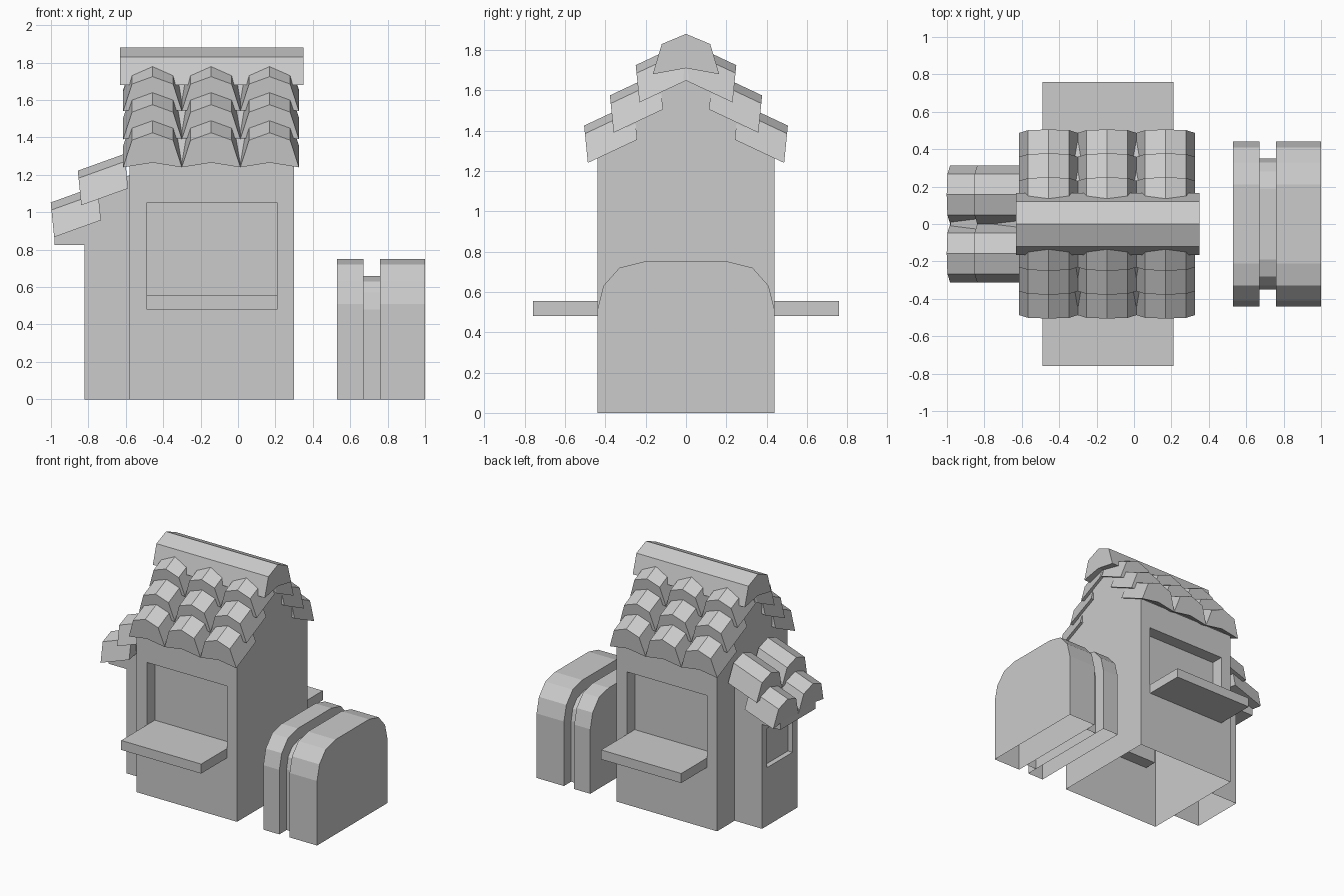
import bpy, bmesh
from mathutils import Vector

if "Cube" in bpy.data.objects:
    bpy.data.objects.remove(bpy.data.objects["Cube"], do_unlink=True)

grey = bpy.data.materials.new("plain_grey")
grey.use_nodes = True
grey.diffuse_color = (0.6, 0.6, 0.6, 1)
grey.node_tree.nodes["Principled BSDF"].inputs["Base Color"].default_value = (0.6, 0.6, 0.6, 1)


def make_object(name, bm):
    bmesh.ops.recalc_face_normals(bm, faces=bm.faces)
    mesh = bpy.data.meshes.new(name)
    bm.to_mesh(mesh)
    bm.free()
    mesh.materials.append(grey)
    obj = bpy.data.objects.new(name, mesh)
    bpy.context.collection.objects.link(obj)
    return obj


def add_prism(bm, ring, sweep):
    """Sweep a closed ring of points along a vector into a capped prism."""
    near = [bm.verts.new(p) for p in ring]
    far = [bm.verts.new(Vector(p) + Vector(sweep)) for p in ring]
    bm.faces.new(near)
    bm.faces.new(far)
    for i in range(len(ring)):
        j = (i + 1) % len(ring)
        bm.faces.new((near[i], near[j], far[j], far[i]))


def prism(name, ring, sweep):
    bm = bmesh.new()
    add_prism(bm, ring, sweep)
    return make_object(name, bm)


def box(name, x0, x1, y0, y1, z0, z1):
    ring = [(x0, y0, z0), (x1, y0, z0), (x1, y1, z0), (x0, y1, z0)]
    return prism(name, ring, (0, 0, z1 - z0))


def cut(target, cutter):
    mod = target.modifiers.new("recess", 'BOOLEAN')
    mod.operation = 'DIFFERENCE'
    mod.solver = 'EXACT'
    mod.object = cutter
    bpy.context.view_layer.objects.active = target
    bpy.ops.object.modifier_apply(modifier=mod.name)
    bpy.data.objects.remove(cutter, do_unlink=True)


def open_bottom(obj):
    """Leave the part hollow underneath."""
    bm = bmesh.new()
    bm.from_mesh(obj.data)
    floor = [f for f in bm.faces if all(abs(v.co.z) < 0.001 for v in f.verts)]
    bmesh.ops.delete(bm, geom=floor, context='FACES')
    bm.to_mesh(obj.data)
    bm.free()


def mirrored(half):
    """Complete a half profile of (across, height) points, both sides of zero."""
    return half + [(-u, h) for u, h in reversed(half) if u > 0]


# Main booth with a gable and a recessed window front and back
gable = mirrored([(0.44, 0), (0.44, 1.27), (0, 1.72)])
booth = prism("booth_walls", [(-0.58, y, z) for y, z in gable], (0.88, 0, 0))
for side, label in ((-1, "front"), (1, "back")):
    ys = sorted((side * 0.34, side * 0.6))
    cut(booth, box("window_cutter", -0.49, 0.21, *ys, 0.48, 1.05))
    ys = sorted((side * 0.34, side * 0.76))
    box(label + "_counter", -0.49, 0.21, *ys, 0.48, 0.555)
open_bottom(booth)

# Side annex with an overhanging eave and a small window
annex_side = [(-0.58, 0), (-0.82, 0), (-0.82, 0.825), (-0.98, 0.825),
              (-0.98, 0.9), (-0.82, 1.02), (-0.58, 1.2)]
annex = prism("annex_walls", [(x, -0.22, z) for x, z in annex_side], (0, 0.44, 0))
cut(annex, box("annex_window_cutter", -0.9, -0.78, -0.16, 0.16, 0.46, 0.77))
open_bottom(annex)

# Roof tiles: five-sided arches with a slightly raised underside
TILE = [(-0.157, 0), (-0.11, 0.145), (0, 0.185), (0.11, 0.145), (0.157, 0), (0, 0.025)]


def add_tile(bm, eave, across, inward, length, slope):
    across, inward, up = Vector(across), Vector(inward), Vector((0, 0, 1))
    ring = [Vector(eave) + across * u + up * h - inward * (0.1 * h) for u, h in TILE]
    add_prism(bm, ring, (inward + up * slope) * length)


for side, label in ((-1, "front"), (1, "back")):
    bm = bmesh.new()
    for row in range(3):
        for col in range(3):
            eave = (-0.457 + 0.313 * col, side * (0.487 - 0.128 * row), 1.24 + 0.15 * row)
            add_tile(bm, eave, (1, 0, 0), (0, -side, 0), 0.245, 0.47)
    make_object(label + "_roof_tiles", bm)

bm = bmesh.new()
for row in range(2):
    for side in (-1, 1):
        eave = (-0.983 + 0.145 * row, side * 0.157, 0.867 + 0.17 * row)
        add_tile(bm, eave, (0, 1, 0), (1, 0, 0), 0.25, 0.36)
make_object("annex_roof_tiles", bm)

# Ridge cap
cap = mirrored([(0.165, 1.68), (0.12, 1.83), (0, 1.88)]) + [(0, 1.71)]
prism("ridge_cap", [(-0.63, y, z) for y, z in cap], (0.98, 0, 0))

# Free-standing rounded bin: two wide shells joined by a sunken band
shell = mirrored([(0.44, 0), (0.44, 0.51), (0.41, 0.63), (0.33, 0.72), (0.21, 0.75)])
band = mirrored([(0.35, 0), (0.35, 0.48), (0.33, 0.57), (0.28, 0.63), (0.19, 0.66)])
for name, outline, x0, x1 in (("bin_inner_shell", shell, 0.53, 0.67),
                              ("bin_band", band, 0.67, 0.76),
                              ("bin_outer_shell", shell, 0.76, 1.0)):
    open_bottom(prism(name, [(x, y, z) for x in (x0,) for y, z in outline], (x1 - x0, 0, 0)))
